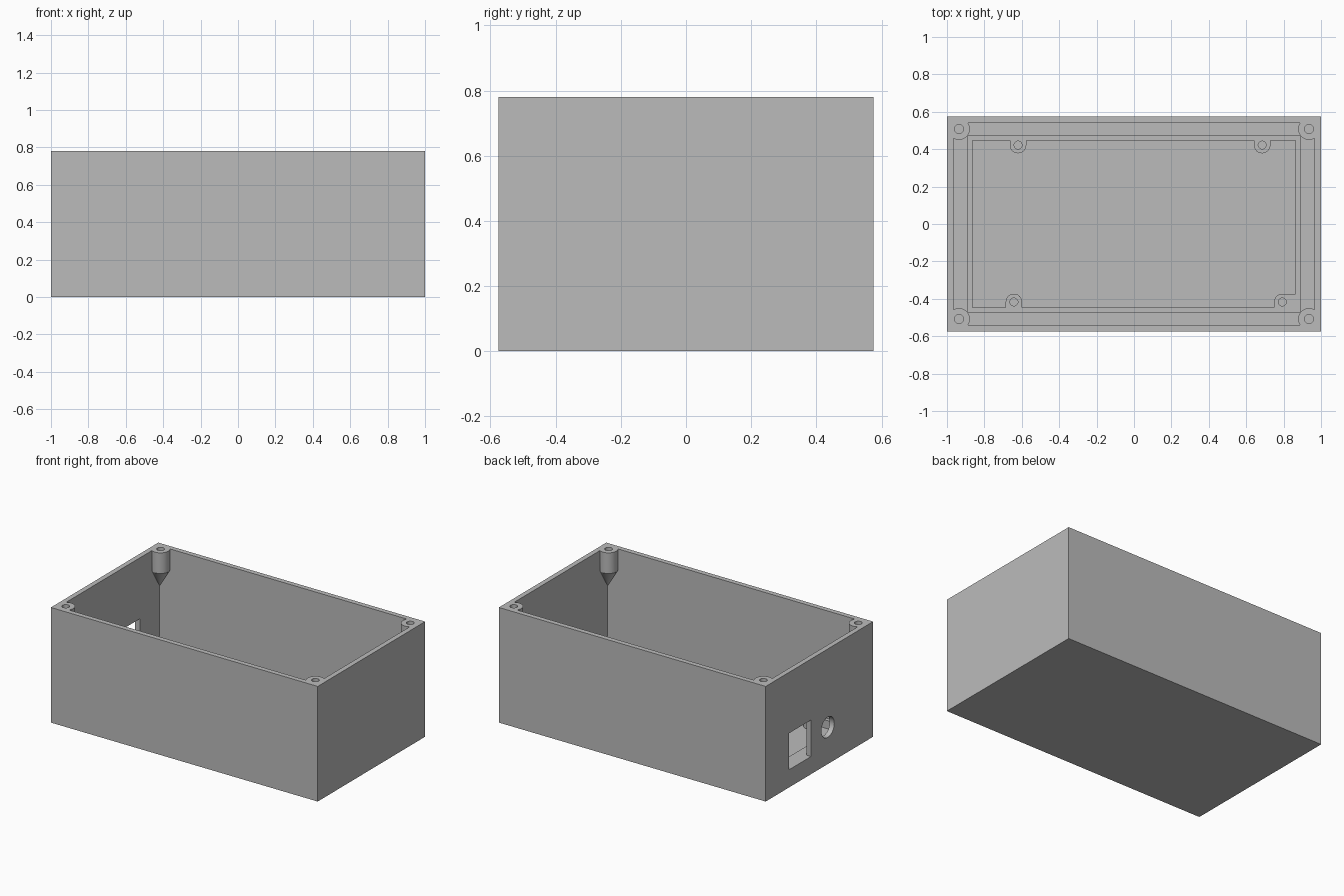
import bpy
import bmesh
from mathutils import Matrix, Vector
from math import cos, sin, tau, radians

cube = bpy.data.objects.get("Cube")
if cube:
    bpy.data.objects.remove(cube, do_unlink=True)

W, D, H = 1.0, 0.575, 0.78            # half width, half depth, height
CAV_X, CAV_Y = 0.966, 0.541           # inside of the walls
SHELF, LEDGE, FLOOR = 0.12, 0.09, 0.035
ABOVE = 1.0                           # cutters reach past the rim

grey = bpy.data.materials.new("plain grey")
grey.use_nodes = True
colour = (0.5, 0.5, 0.5, 1)
grey.diffuse_color = colour
grey.node_tree.nodes["Principled BSDF"].inputs["Base Color"].default_value = colour


def make(name, bm):
    bmesh.ops.recalc_face_normals(bm, faces=bm.faces)
    mesh = bpy.data.meshes.new(name)
    bm.to_mesh(mesh)
    bm.free()
    obj = bpy.data.objects.new(name, mesh)
    bpy.context.collection.objects.link(obj)
    return obj


def box(name, x0, x1, y0, y1, z0, z1):
    bm = bmesh.new()
    size = Matrix.Diagonal((x1 - x0, y1 - y0, z1 - z0, 1))
    mid = Matrix.Translation(((x0 + x1) / 2, (y0 + y1) / 2, (z0 + z1) / 2))
    bmesh.ops.create_cube(bm, size=1, matrix=mid @ size)
    return make(name, bm)


def rod(name, centre, radius, length, turn=Matrix()):
    bm = bmesh.new()
    bmesh.ops.create_cone(bm, cap_ends=True, segments=40, radius1=radius, radius2=radius,
                          depth=length, matrix=Matrix.Translation(centre) @ turn)
    return make(name, bm)


def upright(name, x, y, radius, z0, z1):
    return rod(name, (x, y, (z0 + z1) / 2), radius, z1 - z0)


def subtract(target, cutters):
    """Cut each solid out of the target, then discard it."""
    for cutter in cutters:
        cutter.hide_render = True
        mod = target.modifiers.new("cut", 'BOOLEAN')
        mod.operation = 'DIFFERENCE'
        mod.solver = 'EXACT'
        mod.object = cutter
        graph = bpy.context.evaluated_depsgraph_get()
        graph.update()
        mesh = bpy.data.meshes.new_from_object(target.evaluated_get(graph))
        target.modifiers.clear()
        target.data = mesh
        bpy.data.objects.remove(cutter, do_unlink=True)


def corner_post(sx, sy):
    """Screw boss whose underside tapers into the wall corner."""
    bm = bmesh.new()
    for z in (0.64, ABOVE + 0.1):
        for i in range(40):
            a = tau * i / 40
            bm.verts.new((sx * 0.936 + 0.058 * cos(a), sy * 0.508 + 0.058 * sin(a), z))
    bm.verts.new(Vector((sx * (CAV_X + 0.004), sy * (CAV_Y + 0.004), 0.505)))
    bmesh.ops.convex_hull(bm, input=bm.verts)
    return make("corner_post", bm)


# Main cavity, leaving the four corner posts standing
corners = [(sx, sy) for sx in (-1, 1) for sy in (-1, 1)]
cavity = box("cavity", -CAV_X, CAV_X, -CAV_Y, CAV_Y, SHELF, ABOVE)
subtract(cavity, [corner_post(*c) for c in corners])

# Lower pocket, leaving the board supports joined to its sides
supports = [(-0.62, 0.422), (0.685, 0.422), (-0.642, -0.417), (0.793, -0.417)]
pocket = box("pocket", -0.864, 0.864, -0.447, 0.447, FLOOR, ABOVE)
R = 0.044
for x, y in supports:
    y0, y1 = sorted((y, 0.5 if y > 0 else -0.5))
    subtract(pocket, [upright("support", x, y, R, 0, ABOVE + 0.1),
                      box("support_web", x - R, x + R, y0, y1, 0, ABOVE + 0.1)])
x, y = supports[-1]
subtract(pocket, [box("corner_web", x, 0.9, -0.5, y + R, 0, ABOVE + 0.1)])

# Enclosure shell with stepped floor
case = box("enclosure", -W, W, -D, D, 0, H)
subtract(case, [cavity,
                box("board_recess", -0.891, 0.891, -0.473, 0.473, LEDGE, 0.6),
                pocket])

# Screw holes in corner posts and board supports
subtract(case, [upright("screw_hole", sx * 0.936, sy * 0.508, 0.024, 0.645, ABOVE)
                for sx, sy in corners])
subtract(case, [upright("support_hole", x, y, 0.021, FLOOR, 0.3) for x, y in supports])

# Connector openings in the right-hand end wall
subtract(case, [box("square_port", -1.1, -0.93, 0.09, 0.328, SHELF, 0.367),
                rod("round_port", (-1.0, -0.09, 0.25), 0.069, 0.2,
                    Matrix.Rotation(radians(90), 4, 'Y'))])

# Finish
case.data.materials.clear()
case.data.materials.append(grey)
for face in case.data.polygons:
    face.material_index = 0
for obj in bpy.context.selected_objects:
    obj.select_set(False)
case.select_set(True)
bpy.context.view_layer.objects.active = case
bpy.ops.object.shade_smooth_by_angle(angle=radians(30))
